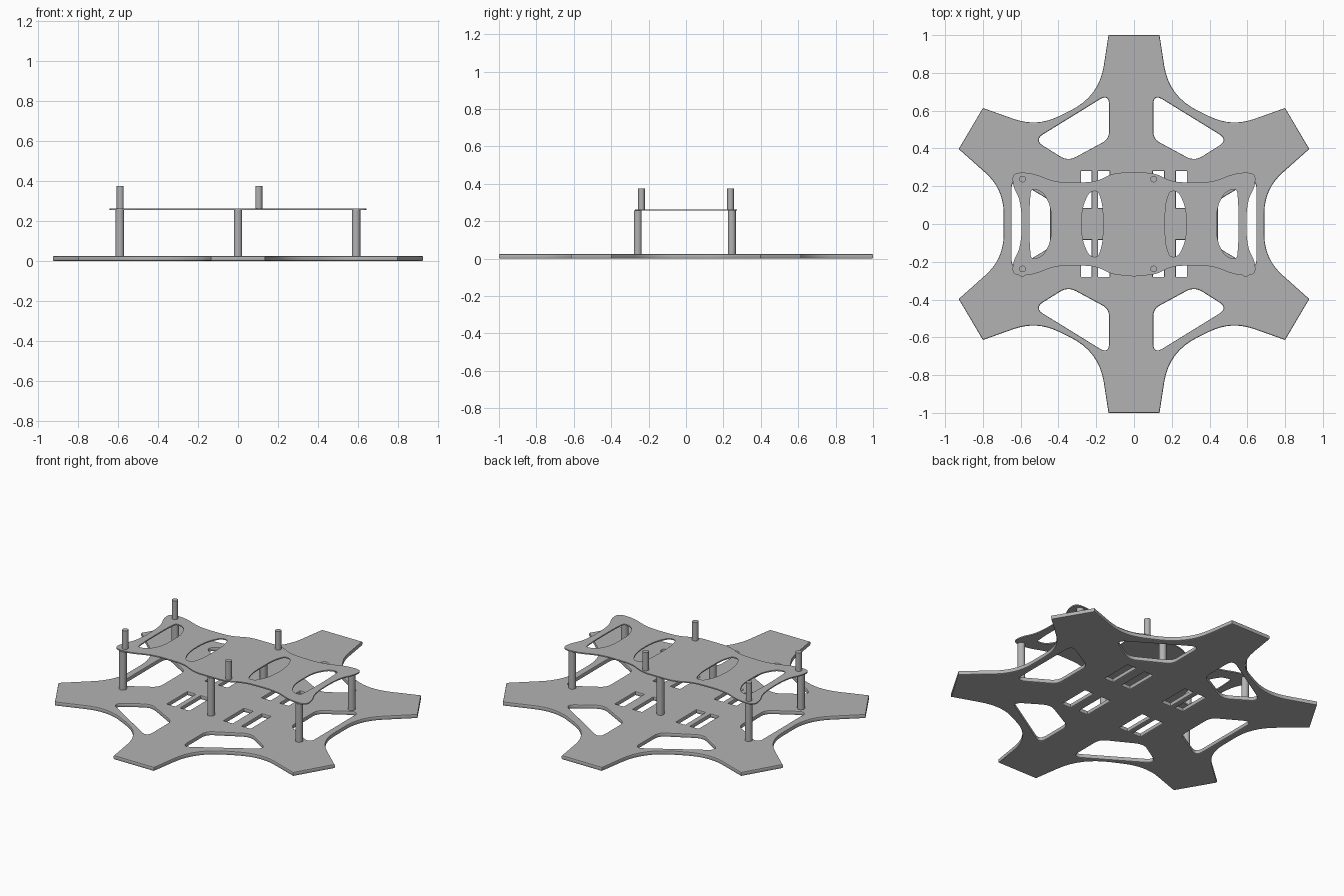
import bpy
from mathutils import Vector

if "Cube" in bpy.data.objects:
    bpy.data.objects.remove(bpy.data.objects["Cube"])

grey = bpy.data.materials.new("grey")
grey.diffuse_color = (0.45, 0.45, 0.45, 1)
grey.use_nodes = True
grey.node_tree.nodes["Principled BSDF"].inputs["Base Color"].default_value = grey.diffuse_color


def rounded(corners, steps=8):
    """Round each (x, y, cut length) corner of a closed polygon."""
    out = []
    n = len(corners)
    for i, (x, y, d) in enumerate(corners):
        p = Vector((x, y))
        if d == 0:
            out.append(p)
            continue
        a = Vector(corners[i - 1][:2]) - p
        b = Vector(corners[(i + 1) % n][:2]) - p
        a = p + a.normalized() * min(d, a.length * 0.5)
        b = p + b.normalized() * min(d, b.length * 0.5)
        for k in range(steps + 1):
            t = k / steps
            out.append(a * (1 - t) ** 2 + p * 2 * t * (1 - t) + b * t * t)
    return out


def flip(pts, sx, sy, cx=0.0):
    return [(cx + sx * (x - cx), sy * y, d) for x, y, d in pts]


def four_way(quad):
    """Outline from one quadrant, running from the +y axis to the +x axis."""
    return (quad + flip(quad, 1, -1)[::-1] + flip(quad, -1, -1)
            + flip(quad, -1, 1)[::-1])


def plate(name, loops, z0, z1, bevel):
    """Flat sheet with holes: the first loop is the outside."""
    cu = bpy.data.curves.new(name, 'CURVE')
    cu.dimensions = '2D'
    cu.fill_mode = 'BOTH'
    cu.extrude = (z1 - z0) / 2 - bevel
    cu.bevel_depth = bevel
    cu.bevel_resolution = 1
    cu.offset = -bevel
    for loop in loops:
        pts = rounded(loop)
        sp = cu.splines.new('POLY')
        sp.points.add(len(pts) - 1)
        for q, p in zip(sp.points, pts):
            q.co = (p.x, p.y, 0, 1)
        sp.use_cyclic_u = True
    ob = bpy.data.objects.new(name, cu)
    ob.location.z = (z0 + z1) / 2
    bpy.context.collection.objects.link(ob)
    cu.materials.append(grey)
    bpy.ops.object.select_all(action='DESELECT')
    ob.select_set(True)
    bpy.context.view_layer.objects.active = ob
    bpy.ops.object.convert(target='MESH')
    bpy.ops.object.shade_smooth_by_angle()


def post(name, x, y, r, z0, z1):
    bpy.ops.mesh.primitive_cylinder_add(vertices=24, radius=r, depth=z1 - z0,
                                        location=(x, y, (z0 + z1) / 2))
    ob = bpy.context.object
    ob.name = name
    ob.data.materials.append(grey)
    bpy.ops.object.shade_smooth_by_angle()


# Base plate: six arms, six trapezoid windows, four pairs of strap slots
base = four_way([(0.135, 1.0, 0), (0.185, 0.675, 0.17), (0.515, 0.513, 0.13),
                 (0.80, 0.614, 0), (0.928, 0.397, 0), (0.69, 0.185, 0.13)])
loops = [base]
window = [(0.102, 0.69, 0.06), (0.102, 0.45, 0.04),
          (0.32, 0.332, 0.05), (0.50, 0.445, 0.06)]
for sx in (1, -1):
    for sy in (1, -1):
        loops.append(flip(window, sx, sy, -0.015))
    loops.append(flip([(0.445, 0.125, 0.04), (0.648, 0.245, 0.06),
                       (0.648, -0.245, 0.06), (0.445, -0.125, 0.04)], sx, 1))
for x0, x1 in ((-0.28, -0.225), (-0.19, -0.13), (0.10, 0.16), (0.222, 0.28)):
    for sy in (1, -1):
        loops.append([(x0, sy * 0.085, 0), (x1, sy * 0.085, 0),
                      (x1, sy * 0.28, 0), (x0, sy * 0.28, 0)])
plate("base_plate", loops, 0.0, 0.025, 0.006)

# Top deck: waisted sheet with four curved openings
deck = four_way([(0.11, 0.272, 0.06), (0.20, 0.222, 0.06), (0.41, 0.218, 0.08),
                 (0.54, 0.272, 0.06), (0.645, 0.272, 0.05),
                 (0.64, 0.20, 0.03), (0.595, 0.11, 0.10)])
inner = [(0.165, 0.10, 0.06), (0.19, 0.175, 0.02), (0.235, 0.172, 0.03),
         (0.278, 0.08, 0.08)]
outer = [(0.438, 0.09, 0.06), (0.485, 0.175, 0.04), (0.545, 0.185, 0.02),
         (0.553, 0.10, 0.06)]
loops = [deck]
for hole in (inner, outer):
    half = [hole[0], hole[1], hole[2], hole[3]]
    ring = half + flip(half, 1, -1)[::-1]
    loops += [ring, flip(ring, -1, 1)]
plate("top_deck", loops, 0.256, 0.263, 0.0)

# Posts between the plates, and short posts on the deck
for x in (-0.592, 0.0, 0.592):
    for y in (-0.258, 0.245):
        post("lower_post", x, y, 0.021, 0.02, 0.257)
for x in (-0.59, 0.104):
    for y in (-0.238, 0.238):
        post("upper_post", x, y, 0.0175, 0.26, 0.375)
